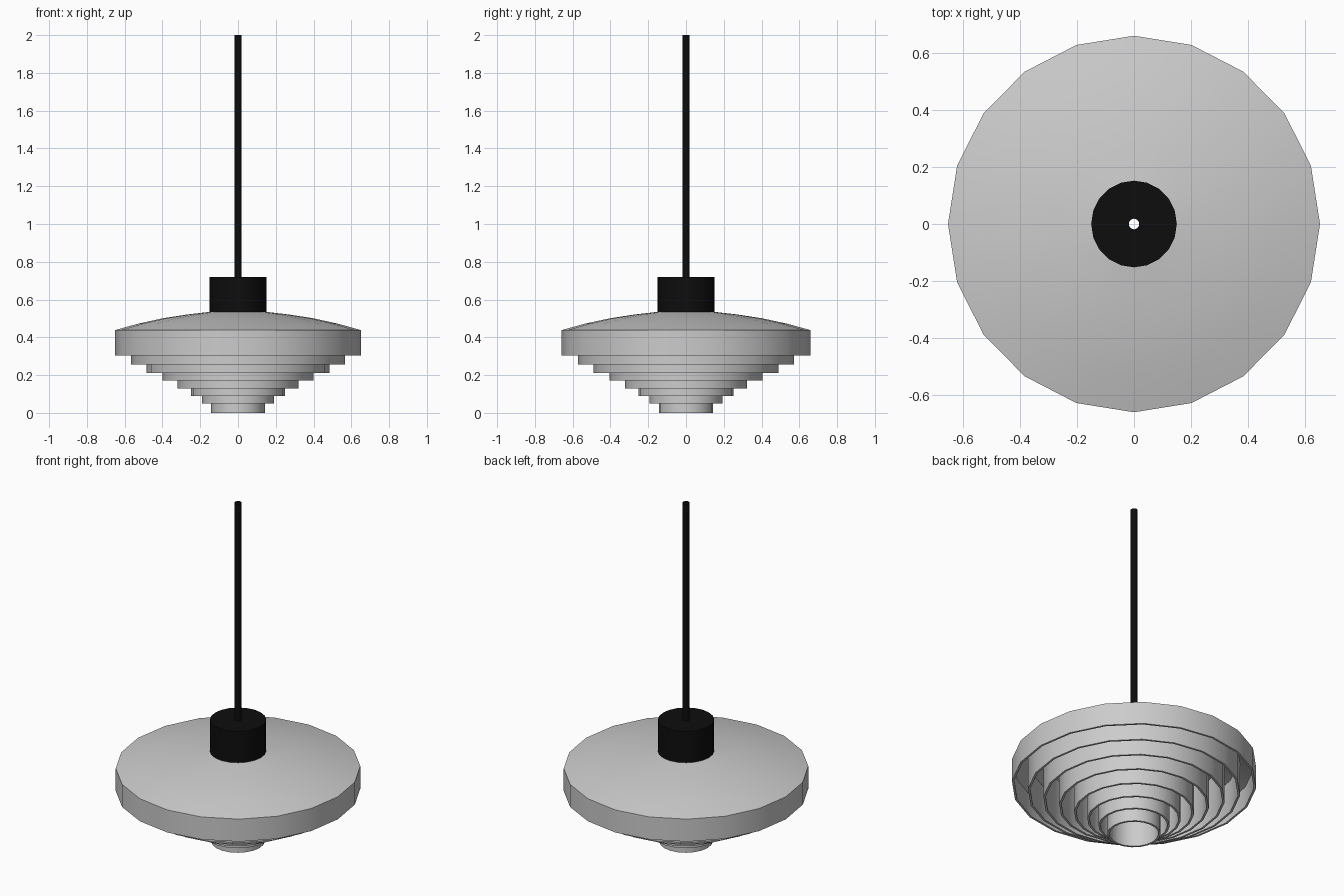
import bpy, bmesh, math

if "Cube" in bpy.data.objects:
    bpy.data.objects.remove(bpy.data.objects["Cube"])

SIDES = 20
SX, SY = 0.993, 1.005   # shade is very slightly wider in y

black = bpy.data.materials.new("black")
black.diffuse_color = (0.004, 0.004, 0.004, 1)
black.use_nodes = True
black.node_tree.nodes["Principled BSDF"].inputs["Base Color"].default_value = black.diffuse_color


def lathe(name, profile, closed=False, mat=None):
    """Spin an (r, z) profile around the z axis."""
    bm = bmesh.new()
    rows = []
    for r, z in profile:
        rows.append([bm.verts.new((r * SX * math.cos(2 * math.pi * i / SIDES),
                                   r * SY * math.sin(2 * math.pi * i / SIDES), z))
                     for i in range(SIDES)])
    pairs = list(zip(rows, rows[1:]))
    if closed:
        pairs.append((rows[-1], rows[0]))
    for a, b in pairs:
        for i in range(SIDES):
            j = (i + 1) % SIDES
            bm.faces.new((a[i], a[j], b[j], b[i]))
    bmesh.ops.recalc_face_normals(bm, faces=bm.faces)
    mesh = bpy.data.meshes.new(name)
    bm.to_mesh(mesh)
    bm.free()
    ob = bpy.data.objects.new(name, mesh)
    bpy.context.collection.objects.link(ob)
    if mat:
        mesh.materials.append(mat)
    bpy.ops.object.select_all(action='DESELECT')
    ob.select_set(True)
    bpy.context.view_layer.objects.active = ob
    bpy.ops.object.shade_smooth_by_angle(angle=math.radians(30))
    return ob


# Domed shade with a vertical rim, as a thin shell
T = 0.012
dome = [(0.14, 0.536), (0.27, 0.521), (0.40, 0.501), (0.53, 0.473), (0.656, 0.438)]
inner = [(r, z - T) for r, z in dome[:-1]] + [(0.656 - T, 0.438 - T)]
lathe("shade", dome + [(0.656, 0.305), (0.656 - T, 0.305)] + inner[::-1], closed=True)


def dome_height(r):
    for (r0, z0), (r1, z1) in zip(inner, inner[1:]):
        if r <= r1:
            return z0 + (z1 - z0) * (r - r0) / (r1 - r0)


# Concentric louvre rings stepping down to the centre
rings = [(0.570, 0.257), (0.487, 0.212), (0.402, 0.172), (0.322, 0.130),
         (0.251, 0.090), (0.191, 0.050), (0.143, 0.0)]
for n, (r, z) in enumerate(rings):
    top = dome_height(r)
    lathe(f"louvre_ring_{n + 1}",
          [(r, z), (r, top), (r - T, top), (r - T, z)], closed=True)

# Black socket cover and hollow hanging rod
lathe("socket_cover", [(0.151, 0.534), (0.151, 0.72), (0.0185, 0.72)], mat=black)
lathe("hanging_rod", [(0.0185, 0.72), (0.0185, 2.0)], mat=black)
